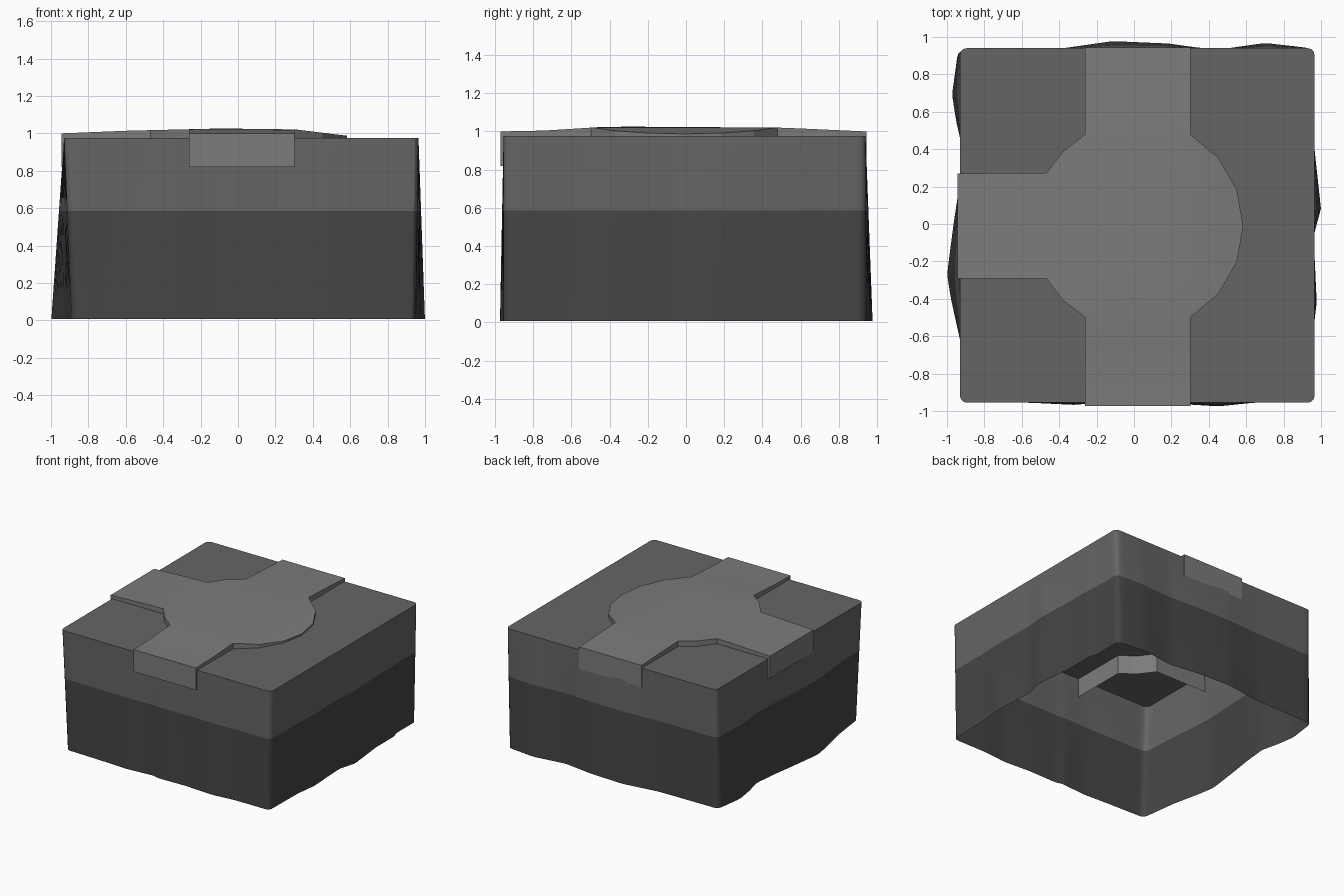
import bpy, bmesh, math
from mathutils import Vector

if "Cube" in bpy.data.objects:
    bpy.data.objects.remove(bpy.data.objects["Cube"])

X0, X1, Y0, Y1 = -0.93, 0.965, -0.955, 0.94     # tile rectangle at the top
TOP, BAND, R = 0.975, 0.585, 0.035


def material(name, grey):
    m = bpy.data.materials.new(name)
    m.diffuse_color = (grey, grey, grey, 1)
    m.use_nodes = True
    m.node_tree.nodes["Principled BSDF"].inputs["Base Color"].default_value = m.diffuse_color
    return m


def interp(pts, t):
    if t <= pts[0][0]:
        return pts[0][1]
    for (a, u), (b, v) in zip(pts, pts[1:]):
        if t <= b:
            return u + (v - u) * (t - a) / (b - a)
    return pts[-1][1]


def finish(bm, name, mats, angle=30):
    me = bpy.data.meshes.new(name)
    bm.to_mesh(me)
    bm.free()
    ob = bpy.data.objects.new(name, me)
    bpy.context.collection.objects.link(ob)
    for m in mats:
        me.materials.append(m)
    bpy.ops.object.select_all(action='DESELECT')
    ob.select_set(True)
    bpy.context.view_layer.objects.active = ob
    bpy.ops.object.shade_smooth_by_angle(angle=math.radians(angle))
    return ob


# outward bulge of each wall's bottom edge (position along wall, offset)
front = [(-.93, -.01), (-.6, .0), (-.35, .012), (-.09, -.008), (-.07, .01),
         (.2, .005), (.45, .02), (.65, .0), (.965, .0)]
back = [(-.93, -.01), (-.4, -.005), (-.1, .038), (.2, .025), (.45, -.01),
        (.72, .028), (.965, .0)]
left = [(-.955, -.045), (-.65, -.005), (-.4, .05), (-.27, .07), (0, .035), (.2, .005),
        (.4, -.015), (.55, .02), (.7, .043), (.94, .01)]
right = [(-.955, -.015), (-.6, -.01), (-.42, .012), (-.06, -.005), (.08, .035),
         (.4, .0), (.66, .0), (.68, -.02), (.94, -.02)]


def bottom_offset(x, y, wall):
    if wall in 'fb':
        s = (x - X0) / (X1 - X0)
        end = Y0 if wall == 'f' else Y1
        dx = -interp(left, end) * (1 - s) + interp(right, end) * s
        dy = -interp(front, x) if wall == 'f' else interp(back, x)
    else:
        s = (y - Y0) / (Y1 - Y0)
        end = X0 if wall == 'l' else X1
        dy = -interp(front, end) * (1 - s) + interp(back, end) * s
        dx = -interp(left, y) if wall == 'l' else interp(right, y)
    return Vector((dx, dy, 0))


# perimeter: straight runs joined by small rounded corners
corners = [(X1 - R, Y0 + R, -90), (X1 - R, Y1 - R, 0), (X0 + R, Y1 - R, 90), (X0 + R, Y0 + R, 180)]
ring = []
for i, (cx, cy, a0) in enumerate(corners):
    w_in, w_out = 'frbl'[i], 'frbl'[(i + 1) % 4]
    for k in range(4):
        a = math.radians(a0 + 30 * k)
        p = Vector((cx + R * math.cos(a), cy + R * math.sin(a), 0))
        ring.append((p, w_in if k < 2 else w_out))
    nx, ny, na = corners[(i + 1) % 4]
    a = math.radians(na)
    q = Vector((nx + R * math.cos(a), ny + R * math.sin(a), 0))
    ring += [(p.lerp(q, j / 40), w_out) for j in range(1, 40)]

base, earth, paving = material('dark_rock', .06), material('soil', .13), material('road_grey', .2)

# tile walls, open below, in two bands
bm = bmesh.new()
rows = []
for z in (TOP, BAND, 0.008):
    f = 1 - z / TOP
    rows.append([bm.verts.new(p + bottom_offset(p.x, p.y, w) * f + Vector((0, 0, z))) for p, w in ring])
n = len(ring)
for r in range(2):
    for i in range(n):
        j = (i + 1) % n
        fc = bm.faces.new((rows[r][i], rows[r + 1][i], rows[r + 1][j], rows[r][j]))
        fc.material_index = r
finish(bm, 'tile_walls', [earth, base])

# flat ground sheet
bm = bmesh.new()
bm.faces.new([bm.verts.new(p + Vector((0, 0, TOP))) for p, w in ring])
finish(bm, 'ground_top', [earth])

# road: three arms meeting in a round plaza
CX, CY, RAD, HALF = 0.02, -0.01, 0.564, 0.281
arc = lambda *angs: [(CX + RAD * math.cos(math.radians(a)), CY + RAD * math.sin(math.radians(a))) for a in angs]
outline = (arc(-60, -40, -20, 0, 20, 40, 60)
           + [(CX + HALF, .945), (CX - HALF, .945)] + arc(120, 135, 150)
           + [(-.945, CY + HALF), (-.945, CY - HALF)] + arc(210, 225, 240)
           + [(CX - HALF, -.972), (CX + HALF, -.972)])
rise_x = [(-.94, 1.0), (-.6, 1.014), (-.1, 1.026), (.3, 1.022), (.585, .987)]
rise_y = [(-.97, 1.0), (-.75, 1.004), (-.4, 1.026), (0, 1.023), (.5, 1.02), (.94, 1.0)]
bm = bmesh.new()
bm.faces.new([bm.verts.new((x, y, 0)) for x, y in outline])
for axis in (Vector((1, 0, 0)), Vector((0, 1, 0))):
    for k in range(-6, 7):
        bmesh.ops.bisect_plane(bm, geom=bm.verts[:] + bm.edges[:] + bm.faces[:],
                               plane_co=axis * (k * .15 + .01), plane_no=axis)
for v in bm.verts:
    v.co.z = min(interp(rise_x, v.co.x), interp(rise_y, v.co.y))
# skirt hanging down through the ground
rim = [e for e in bm.edges if e.is_boundary]
new = bmesh.ops.extrude_edge_only(bm, edges=rim)['geom']
for v in new:
    if isinstance(v, bmesh.types.BMVert):
        v.co.z = 0.82
bmesh.ops.recalc_face_normals(bm, faces=bm.faces[:])
if max(bm.faces, key=lambda f: f.calc_center_median().z).normal.z < 0:
    bmesh.ops.reverse_faces(bm, faces=bm.faces[:])
finish(bm, 'road_junction', [paving], 15)
